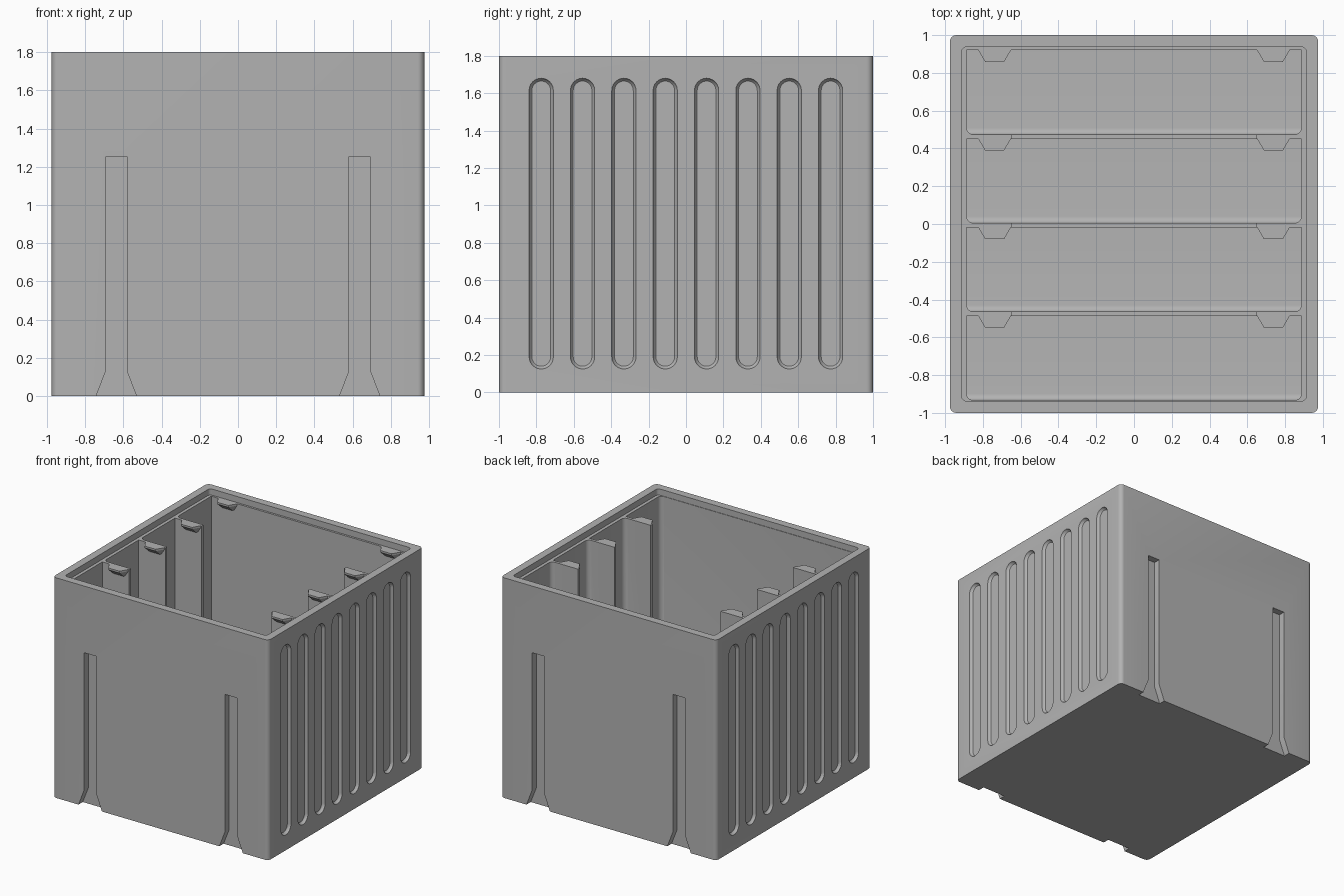
import bpy, bmesh, math
from mathutils import Vector

cube = bpy.data.objects.get("Cube")
if cube:
    bpy.data.objects.remove(cube, do_unlink=True)

grey = bpy.data.materials.new("matte grey")
grey.use_nodes = True
grey.diffuse_color = (0.45, 0.45, 0.45, 1)
grey.node_tree.nodes["Principled BSDF"].inputs["Base Color"].default_value = (0.45, 0.45, 0.45, 1)

HEIGHT = 1.8
LEDGE = 1.75      # height of dividers and lid ledge
FLOOR = 0.06


def make(name, bm):
    bmesh.ops.recalc_face_normals(bm, faces=bm.faces)
    mesh = bpy.data.meshes.new(name)
    bm.to_mesh(mesh)
    bm.free()
    mesh.materials.append(grey)
    obj = bpy.data.objects.new(name, mesh)
    bpy.context.collection.objects.link(obj)
    return obj


def box(name, lo, hi, radius=0, pick=None):
    """Box between two corners; edges chosen by pick(a, b) are rounded."""
    bm = bmesh.new()
    bmesh.ops.create_cube(bm, size=1)
    for v in bm.verts:
        v.co = Vector([lo[i] if v.co[i] < 0 else hi[i] for i in range(3)])
    if pick:
        edges = [e for e in bm.edges if pick(e.verts[0].co, e.verts[1].co)]
        bmesh.ops.bevel(bm, geom=edges, offset=radius, segments=6, profile=0.5, affect='EDGES')
    return make(name, bm)


def loft(name, loops):
    """Closed solid through matching loops of points."""
    bm = bmesh.new()
    rings = [[bm.verts.new(p) for p in loop] for loop in loops]
    n = len(rings[0])
    for a, b in zip(rings, rings[1:]):
        for i in range(n):
            bm.faces.new((a[i], a[(i + 1) % n], b[(i + 1) % n], b[i]))
    bm.faces.new(rings[0])
    bm.faces.new(rings[-1])
    return make(name, bm)


def cut(target, cutter):
    mod = target.modifiers.new("cut", 'BOOLEAN')
    mod.operation = 'DIFFERENCE'
    mod.solver = 'EXACT'
    mod.object = cutter
    bpy.context.view_layer.objects.active = target
    bpy.ops.object.modifier_apply(modifier=mod.name)
    bpy.data.objects.remove(cutter, do_unlink=True)


def upright(a, b):
    return abs(a.z - b.z) > 0.01


# Outer body with rounded upright corners, and the recess for a lid
body = box("storage_box", (-0.975, -1, 0), (0.975, 1, HEIGHT), 0.035, upright)
cut(body, box("rim_recess", (-0.912, -0.937, LEDGE), (0.912, 0.937, HEIGHT + 0.2), 0.025, upright))

# Four compartments, rounded along their front side
for i in range(4):
    front = -0.933 + 0.469 * i
    back = front + 0.446

    def front_edges(a, b):
        at_front = abs(a.y - front) < 0.001 and abs(b.y - front) < 0.001
        return at_front and (upright(a, b) or a.z < 0.5)

    cut(body, box("compartment", (-0.886, front, FLOOR), (0.886, back, HEIGHT + 0.1), 0.035, front_edges))

# Wide opening through the middle of the dividers
cut(body, box("divider_opening", (-0.645, -0.7, 0.5), (0.645, 0.7, HEIGHT + 0.1)))

# Flared channels on the front and back
for face in (-1, 1):
    for side in (-1, 1):
        half = [(0.102, -0.1), (0.106, 0), (0.055, 0.13), (0.055, 1.255)]
        outline = half + [(-x, z) for x, z in reversed(half)]
        loops = [[(side * 0.637 + x, face * y, z) for x, z in outline] for y in (0.945, 1.1)]
        cut(body, loft("channel", loops))


def capsule(x, y, radius):
    """Upright rounded slot outline on the side wall."""
    points = []
    for k in range(26):
        top = k < 13
        angle = math.pi * (k if top else k - 1) / 12
        z = 1.615 if top else 0.19
        points.append((x, y + radius * math.cos(angle), z + radius * math.sin(angle)))
    return points


# Eight shallow grip flutes on each side
for side in (-1, 1):
    for i in range(8):
        y = -0.774 + 0.221 * i
        cut(body, loft("flute", [capsule(side * 0.953, y, 0.05), capsule(side * 0.962, y, 0.06),
                                 capsule(side * 0.975, y, 0.065), capsule(side * 1.05, y, 0.065)]))

# Small wedge tabs at the back of every compartment
for i in range(4):
    wall = -0.487 + 0.469 * i
    for side in (-1, 1):
        def ring(wide, narrow, reach, z):
            c = side * 0.738
            return [(c - wide, wall + 0.01, z), (c + wide, wall + 0.01, z),
                    (c + narrow, wall - reach, z), (c - narrow, wall - reach, z)]
        loft("retaining_tab", [ring(0.06, 0.045, 0.004, LEDGE - 0.065),
                               ring(0.092, 0.05, 0.062, LEDGE - 0.015),
                               ring(0.092, 0.05, 0.062, LEDGE)])

# Smooth the rounded corners, keep the edges crisp
bpy.ops.object.select_all(action='DESELECT')
body.select_set(True)
bpy.context.view_layer.objects.active = body
bpy.ops.object.shade_smooth_by_angle(angle=math.radians(30))
